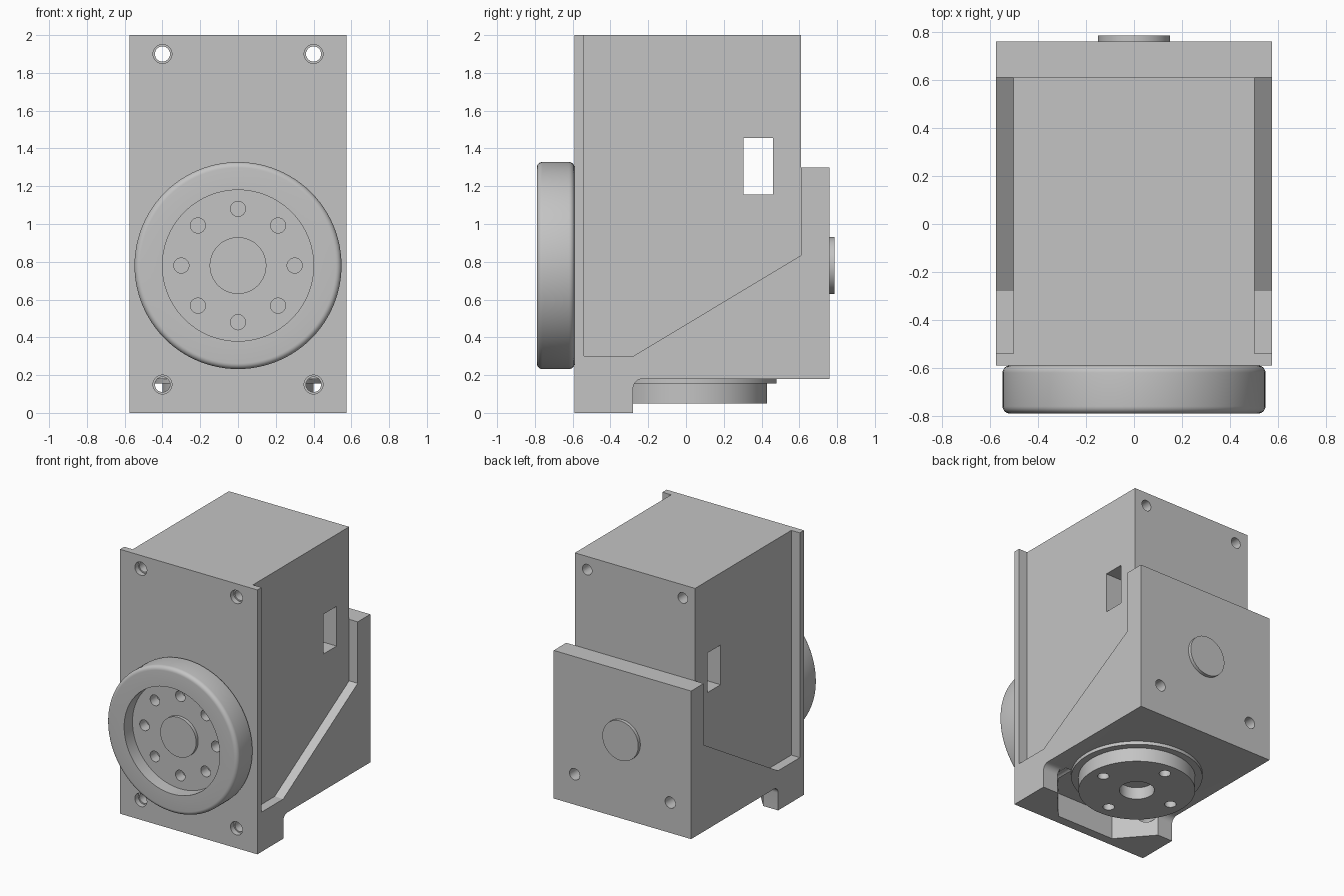
import bpy, bmesh, math
from mathutils import Matrix, Vector

if "Cube" in bpy.data.objects:
    bpy.data.objects.remove(bpy.data.objects["Cube"])

grey = bpy.data.materials.new("machined grey")
grey.diffuse_color = (0.55, 0.55, 0.55, 1)
grey.use_nodes = True
grey.node_tree.nodes["Principled BSDF"].inputs["Base Color"].default_value = grey.diffuse_color


def finish(name, bm):
    bmesh.ops.remove_doubles(bm, verts=bm.verts, dist=1e-5)
    bmesh.ops.recalc_face_normals(bm, faces=bm.faces)
    mesh = bpy.data.meshes.new(name)
    bm.to_mesh(mesh)
    bm.free()
    mesh.materials.append(grey)
    obj = bpy.data.objects.new(name, mesh)
    bpy.context.collection.objects.link(obj)
    return obj


def prism(name, points, depth):
    """Extrude a closed loop of 3D points along a vector."""
    bm = bmesh.new()
    face = bm.faces.new([bm.verts.new(p) for p in points])
    ext = bmesh.ops.extrude_face_region(bm, geom=[face], use_keep_orig=True)
    bmesh.ops.translate(bm, vec=depth,
                        verts=[g for g in ext["geom"] if isinstance(g, bmesh.types.BMVert)])
    return finish(name, bm)


def box(name, lo, hi):
    pts = [(lo[0], lo[1], lo[2]), (hi[0], lo[1], lo[2]),
           (hi[0], hi[1], lo[2]), (lo[0], hi[1], lo[2])]
    return prism(name, pts, (0, 0, hi[2] - lo[2]))


def lathe(name, profile, center, axis, steps=64):
    """Spin (radius, height) points about the Y or Z axis through center."""
    bm = bmesh.new()
    verts = [bm.verts.new((r, 0, h)) for r, h in profile]
    edges = [bm.edges.new(pair) for pair in zip(verts, verts[1:])]
    bmesh.ops.spin(bm, geom=verts + edges, cent=(0, 0, 0), axis=(0, 0, 1),
                   angle=2 * math.pi, steps=steps)
    turn = Matrix.Rotation(-math.pi / 2, 4, 'X') if axis == 'Y' else Matrix()
    bmesh.ops.transform(bm, matrix=Matrix.Translation(center) @ turn, verts=bm.verts)
    return finish(name, bm)


def rod(center, r, h0, h1, axis):
    return lathe("cutter", [(0, h0), (r, h0), (r, h1), (0, h1)], center, axis, 32)


def combine(target, others, operation):
    bpy.context.view_layer.objects.active = target
    for other in others:
        mod = target.modifiers.new("boolean", 'BOOLEAN')
        mod.operation, mod.solver, mod.object = operation, 'EXACT', other
        bpy.ops.object.modifier_apply(modifier=mod.name)
        bpy.data.objects.remove(other)


def smooth(obj):
    bpy.ops.object.select_all(action='DESELECT')
    obj.select_set(True)
    bpy.context.view_layer.objects.active = obj
    bpy.ops.object.shade_smooth_by_angle(angle=math.radians(30))


W = 0.575    # half width of the housing
AXIS = 0.78  # height of the wheel axis

# Housing: front plate, foot, sloped cradle and back plate from one side profile
fillet = [(-0.23 - 0.05 * math.cos(a), 0.13 + 0.05 * math.sin(a))
          for a in [i * math.pi / 16 for i in range(9)]]
side = [(-0.59, 0), (-0.28, 0)] + fillet + [
    (0.76, 0.18), (0.76, 1.30), (0.61, 1.30), (0.61, 0.835),
    (-0.28, 0.30), (-0.54, 0.30), (-0.54, 2), (-0.59, 2)]
housing = prism("housing", [(-W, y, z) for y, z in side], (2 * W, 0, 0))
combine(housing, [box("core", (-0.503, -0.565, 0.25), (0.503, 0.61, 2))], 'UNION')

# Housing openings: side window, foot pocket and bolt holes
pocket = [(-0.45, -0.1), (-0.45, -0.28), (-0.24, -0.52),
          (0.24, -0.52), (0.45, -0.28), (0.45, -0.1)]
cutters = [box("window", (-1, 0.305, 1.155), (1, 0.46, 1.455)),
           prism("pocket", [(x, y, -0.1) for x, y in pocket], (0, 0, 0.28))]
for x in (-0.4, 0.4):
    cutters += [rod((x, 0, 1.9), 0.04, -1, 1, 'Y'),
                rod((x, 0, 1.9), 0.05, -1, -0.55, 'Y'),
                rod((x, 0, 0.15), 0.04, -1, -0.22, 'Y'),
                rod((x, 0, 0.15), 0.05, -1, -0.55, 'Y'),
                rod((x, 0, 0.41), 0.043, 0.62, 1, 'Y')]
combine(housing, cutters, 'DIFFERENCE')
smooth(housing)

# Front wheel: rounded rim, recessed face and raised centre boss
R, b = 0.548, 0.03
arc = [i * math.pi / 12 for i in range(7)]
rim = [(0, -0.59)]
rim += [(R - b + b * math.sin(a), -0.59 - b + b * math.cos(a)) for a in arc]
rim += [(R - b + b * math.cos(a), -0.79 + b - b * math.sin(a)) for a in arc]
rim += [(0.40, -0.79), (0.40, -0.69), (0.15, -0.69), (0.15, -0.715), (0, -0.715)]
wheel = lathe("front_wheel", rim, (0, 0, AXIS), 'Y', 96)
holes = []
for i in range(8):
    a = i * math.pi / 4
    holes.append(rod((0.3 * math.cos(a), 0, AXIS + 0.3 * math.sin(a)), 0.04, -0.75, -0.61, 'Y'))
combine(wheel, holes, 'DIFFERENCE')
smooth(wheel)

# Round cap on the back plate
smooth(lathe("back_cap", [(0, 0.75), (0.15, 0.75), (0.15, 0.785), (0, 0.785)],
             (0, 0, AXIS), 'Y'))

# Output hub underneath: flange, disc and central bore
hub = lathe("bottom_hub", [(0, 0.19), (0.45, 0.19), (0.45, 0.155), (0.40, 0.155),
                           (0.40, 0.05), (0.12, 0.05), (0.12, 0.14), (0, 0.14)],
            (0, 0.03, 0), 'Z', 96)
combine(hub, [rod((x, 0.03 + y, 0), 0.04, 0, 0.14, 'Z')
              for x, y in ((0.3, 0), (-0.3, 0), (0, 0.3), (0, -0.3))], 'DIFFERENCE')
smooth(hub)
